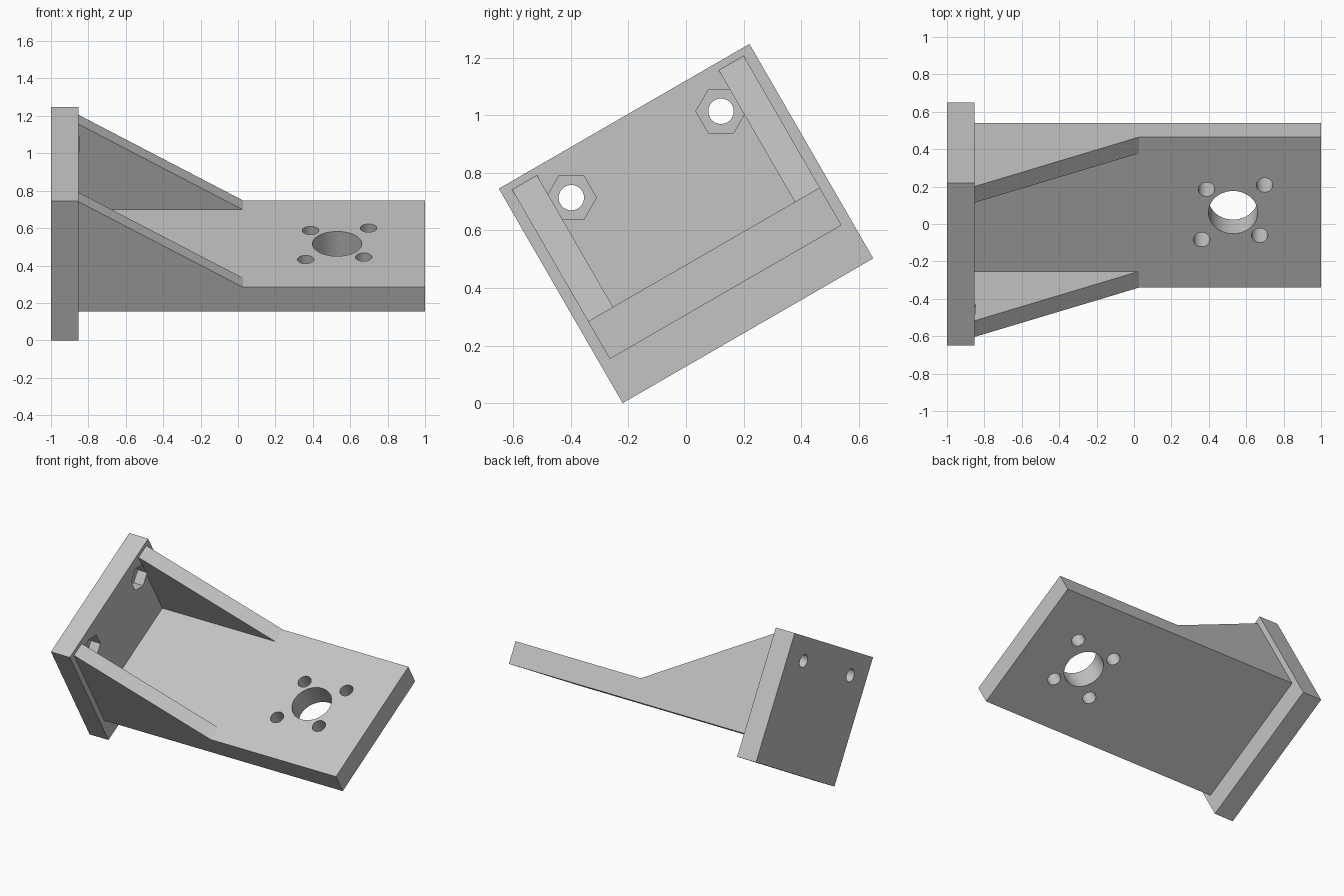
import bpy, bmesh
from math import radians, pi
from mathutils import Matrix, Vector

cube = bpy.data.objects.get("Cube")
if cube:
    bpy.data.objects.remove(cube, do_unlink=True)

# The bracket is drawn square, then tilted about its long axis
TILT = Matrix.Translation((0, -0.22, 0)) @ Matrix.Rotation(radians(30), 4, "X")
WIDTH, HEIGHT = 1.005, 0.86
MID = WIDTH / 2
PLATE_X = -0.853            # inner face of the mounting plate
BOTTOM, TOP = 0.155, 0.306  # underside and upper side of the arm
SIDE, RIB = 0.038, 0.1      # arm inset from the plate edge, rib thickness

grey = bpy.data.materials.new("matte grey")
grey.use_nodes = True
grey.diffuse_color = (0.55, 0.55, 0.55, 1)
grey.node_tree.nodes["Principled BSDF"].inputs["Base Color"].default_value = grey.diffuse_color


def finish(name, bm):
    bmesh.ops.recalc_face_normals(bm, faces=bm.faces)
    mesh = bpy.data.meshes.new(name)
    bm.to_mesh(mesh)
    bm.free()
    mesh.materials.append(grey)
    ob = bpy.data.objects.new(name, mesh)
    bpy.context.collection.objects.link(ob)
    return ob


def slab(name, profile, y0, y1):
    """Extrude an x-z outline from y0 to y1."""
    bm = bmesh.new()
    face = bm.faces.new([bm.verts.new((x, y0, z)) for x, z in profile])
    ext = bmesh.ops.extrude_face_region(bm, geom=[face])
    verts = [g for g in ext["geom"] if isinstance(g, bmesh.types.BMVert)]
    bmesh.ops.translate(bm, verts=verts, vec=(0, y1 - y0, 0))
    return finish(name, bm)


def rect(x0, x1, z0, z1):
    return [(x0, z0), (x1, z0), (x1, z1), (x0, z1)]


def rod(name, centre, radius, length, axis, sides=48):
    bm = bmesh.new()
    turn = Matrix.Rotation(pi / 2, 4, "Y") if axis == "X" else Matrix()
    spin = Matrix.Rotation(0 if sides > 6 else pi / 2, 4, "Z")
    bmesh.ops.create_cone(bm, cap_ends=True, segments=sides, radius1=radius,
                          radius2=radius, depth=length,
                          matrix=Matrix.Translation(Vector(centre)) @ turn @ spin)
    return finish(name, bm)


def combine(target, tool, operation):
    mod = target.modifiers.new(operation, "BOOLEAN")
    mod.operation, mod.solver, mod.object = operation, "EXACT", tool
    bpy.context.view_layer.objects.active = target
    bpy.ops.object.modifier_apply(modifier=mod.name)
    bpy.data.objects.remove(tool, do_unlink=True)


# Mounting plate
bracket = slab("mounting_bracket", rect(-1, PLATE_X, 0, HEIGHT), 0, WIDTH)

# Flat arm, rooted inside the plate
arm = slab("arm", rect(-0.93, 1, BOTTOM, TOP), SIDE, WIDTH - SIDE)
combine(bracket, arm, "UNION")

# Sloped side ribs
rib_outline = [(-0.93, 0.22), (0.026, 0.22), (0.026, TOP), (PLATE_X, 0.834), (-0.93, 0.834)]
for y in (SIDE, WIDTH - SIDE - RIB):
    combine(bracket, slab("rib", rib_outline, y, y + RIB), "UNION")

# Bolt holes with hexagonal nut pockets in the plate
for y in (MID - 0.3, MID + 0.3):
    combine(bracket, rod("bolt_hole", (-0.95, y, 0.707), 0.044, 0.3, "X"), "DIFFERENCE")
    combine(bracket, rod("nut_pocket", (PLATE_X - 0.034, y, 0.707), 0.087, 0.078, "X", 6),
            "DIFFERENCE")

# Shaft hole and four screw holes through the arm
holes = [(0, 0, 0.132)]
for reach, sign in ((0.142, -1), (0.168, 1)):
    holes += [(reach, sign * reach, 0.044), (-reach, -sign * reach, 0.044)]
for x, y, radius in holes:
    combine(bracket, rod("arm_hole", (0.53 + x, MID + y, 0.23), radius, 0.4, "Z"), "DIFFERENCE")

# Tilt, then smooth only the hole walls
bracket.data.transform(TILT)
bpy.ops.object.select_all(action="DESELECT")
bracket.select_set(True)
bpy.context.view_layer.objects.active = bracket
bpy.ops.object.shade_smooth_by_angle(angle=radians(20))
